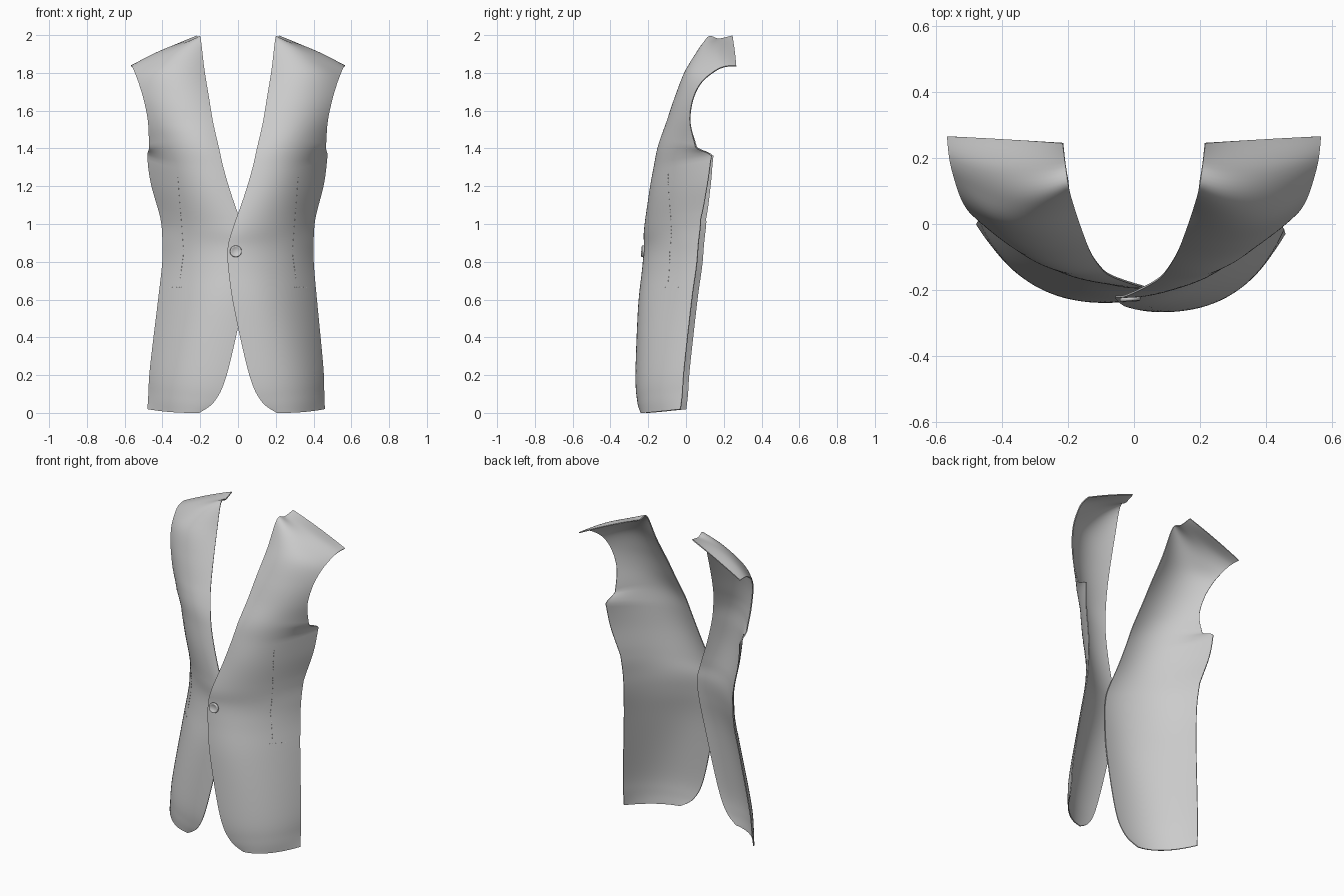
import bpy, bmesh, math
from mathutils import Vector

if "Cube" in bpy.data.objects:
    bpy.data.objects.remove(bpy.data.objects["Cube"])

# Guide lines from hem to shoulder: front edge, panel middle, side seam + armhole
FRONT = [(.205, -.24, .0), (.125, -.258, .06), (.06, -.267, .2), (-.02, -.253, .55),
         (-.05, -.233, .75), (-.055, -.223, .87), (-.03, -.222, .97), (.03, -.195, 1.14),
         (.075, -.168, 1.29), (.10, -.14, 1.4), (.13, -.09, 1.53), (.152, -.035, 1.66),
         (.178, .04, 1.82), (.198, .11, 1.985), (.208, .175, 1.982), (.217, .245, 1.998)]
MIDDLE = [(.34, -.178, .004), (.32, -.198, .08), (.29, -.21, .22), (.23, -.19, .57),
          (.21, -.165, .76), (.205, -.153, .88), (.215, -.153, 1.0), (.25, -.145, 1.17),
          (.28, -.13, 1.31), (.30, -.118, 1.42), (.315, -.092, 1.54), (.335, -.055, 1.67),
          (.36, .0, 1.81), (.375, .075, 1.89), (.387, .165, 1.925), (.39, .257, 1.925)]
SIDE = [(.46, -.03, .02), (.457, -.02, .1), (.452, -.01, .24), (.418, .03, .6),
        (.402, .055, .78), (.40, .065, .9), (.41, .078, 1.03), (.45, .075, 1.2),
        (.464, .06, 1.34), (.466, .05, 1.405), (.475, .02, 1.54), (.5, .035, 1.66),
        (.527, .08, 1.75), (.55, .15, 1.81), (.562, .205, 1.835), (.568, .266, 1.84)]


def spline(points, t):
    """Catmull-Rom point at t in rows."""
    i = min(int(t), len(points) - 2)
    f = t - i
    p = [Vector(points[min(max(k, 0), len(points) - 1)]) for k in range(i - 1, i + 3)]
    return 0.5 * (2 * p[1] + (p[2] - p[0]) * f
                  + (2 * p[0] - 5 * p[1] + 4 * p[2] - p[3]) * f * f
                  + (3 * p[1] - p[0] - 3 * p[2] + p[3]) * f ** 3)


def surface(u, t):
    a, b, c = (spline(line, t) for line in (FRONT, MIDDLE, SIDE))
    p = a * (1 - u) * (1 - 2 * u) + b * 4 * u * (1 - u) + c * u * (2 * u - 1)
    # pointed underarm corner, kept close to the side edge
    tip = max(0, min((t - 6) / 2, 9 - t))
    return p + Vector((.010, .075, .02)) * tip * u ** 5


def finish(name, bm):
    bmesh.ops.recalc_face_normals(bm, faces=bm.faces)
    mesh = bpy.data.meshes.new(name)
    bm.to_mesh(mesh)
    bm.free()
    mesh.shade_smooth()
    obj = bpy.data.objects.new(name, mesh)
    bpy.context.collection.objects.link(obj)
    return obj


def panel(name, side):
    bm = bmesh.new()
    cols, sub = 30, 6
    rows = (len(FRONT) - 1) * sub
    grid = []
    for r in range(rows + 1):
        line = []
        for c in range(cols + 1):
            u = c / cols
            p = surface(u, r / sub)
            # soft pull folds fanning down from the button
            p.y += 0.005 * math.sin(9 * p.x + 7 * p.z) * math.sin(math.pi * u) * max(0, 1 - abs(p.z - .7) * 1.6)
            if side < 0:
                # under layer sits behind and flares a little wider at the hem
                low = min(1, max(0, (1.5 - p.z) / .5))
                p.y += 0.028 * low
                p.x += u * (0.02 * max(0, 1 - p.z / .8) + 0.008 * max(0, 1 - abs(p.z - 1.3) / .3))
            p.x *= side
            line.append(bm.verts.new(p))
        grid.append(line)
    for r in range(rows):
        for c in range(cols):
            bm.faces.new((grid[r][c], grid[r][c + 1], grid[r + 1][c + 1], grid[r + 1][c]))
    obj = finish(name, bm)
    # make sure the cloth thickens inwards
    if sum(f.normal.y * f.area for f in obj.data.polygons) > 0:
        obj.data.flip_normals()
    mod = obj.modifiers.new("cloth", 'SOLIDIFY')
    mod.thickness, mod.offset = 0.006, -1
    bpy.context.view_layer.objects.active = obj
    obj.select_set(True)
    bpy.ops.object.modifier_apply(modifier=mod.name)
    bpy.ops.object.shade_smooth_by_angle(angle=math.radians(40))
    obj.select_set(False)
    return obj


def stitches(name, cloth, side):
    """Dart stitch dashes and a short pocket seam laid on the cloth."""
    path = [(.32, 1.26), (.295, .95), (.288, .85), (.31, .68)]
    spots = []
    for (x0, z0), (x1, z1) in zip(path, path[1:]):
        n = max(2, round((z0 - z1) / .018))
        spots += [(x0 + (x1 - x0) * i / n, z0 + (z1 - z0) * i / n, .0015, .007) for i in range(n)]
    spots += [(.30 + .012 * i, .665, .006, .0015) for i in range(6)]
    bm = bmesh.new()
    for x, z, sx, sz in spots:
        hit, loc, nor, _ = cloth.ray_cast(Vector((x * side, -1, z)), Vector((0, 1, 0)))
        if hit:
            made = bmesh.ops.create_cube(bm, size=1)["verts"]
            bmesh.ops.scale(bm, vec=(sx, .002, sz), verts=made)
            bmesh.ops.translate(bm, vec=loc, verts=made)
    finish(name, bm)


def button(name, cloth, x, z, radius):
    """Lathed button with a raised rim and dished middle, seated on the cloth."""
    profile = [(0, -.005), (.6, -.005), (.75, -.009), (.92, -.009), (1, -.005), (1, .003), (0, .003)]
    bm = bmesh.new()
    vs = [bm.verts.new((r * radius, y, 0)) for r, y in profile]
    es = [bm.edges.new(e) for e in zip(vs, vs[1:])]
    bmesh.ops.spin(bm, geom=vs + es, axis=(0, 1, 0), cent=(0, 0, 0), angle=2 * math.pi, steps=32)
    bmesh.ops.remove_doubles(bm, verts=bm.verts, dist=1e-5)
    hit, loc, nor, _ = cloth.ray_cast(Vector((x, -1, z)), Vector((0, 1, 0)))
    turn = Vector((0, -1, 0)).rotation_difference(nor).to_matrix()
    bmesh.ops.rotate(bm, cent=(0, 0, 0), matrix=turn, verts=bm.verts)
    bmesh.ops.translate(bm, vec=loc + nor * .003, verts=bm.verts)
    finish(name, bm)


# Front panels with dart stitching
panels = {}
for label, side in (("left", 1), ("right", -1)):
    panels[label] = panel(label + "_front_panel", side)
    stitches(label + "_dart_stitches", panels[label], side)

# Closing button
button("front_button", panels["left"], -.012, .855, .031)
